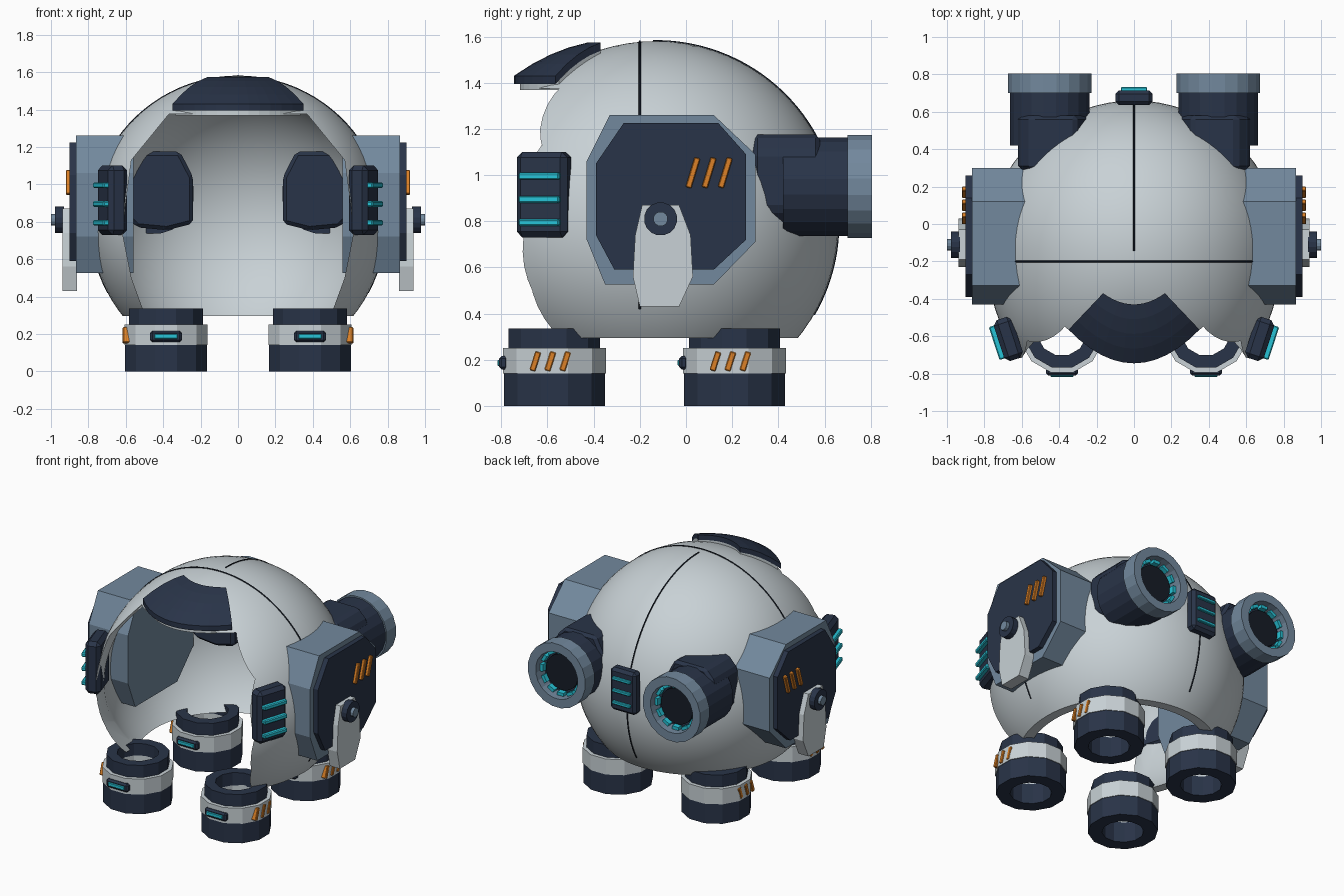
import bpy, bmesh
from math import sin, cos, pi, radians, sqrt
from mathutils import Matrix, Vector, Euler

if "Cube" in bpy.data.objects:
    bpy.data.objects.remove(bpy.data.objects["Cube"])


def material(name, rgb):
    m = bpy.data.materials.new(name)
    m.diffuse_color = (*rgb, 1)
    m.use_nodes = True
    m.node_tree.nodes["Principled BSDF"].inputs["Base Color"].default_value = m.diffuse_color
    return m


WHITE = material("pale_shell", (0.58, 0.64, 0.67))
NAVY = material("navy", (0.022, 0.034, 0.065))
SLATE = material("slate", (0.17, 0.25, 0.34))
CYAN = material("cyan", (0.02, 0.55, 0.68))
ORANGE = material("orange", (0.72, 0.22, 0.02))
BLACK = material("dark_line", (0.008, 0.012, 0.02))


def finish(name, bm, mat, s=1):
    for v in bm.verts:
        v.co.x *= s
    bmesh.ops.recalc_face_normals(bm, faces=bm.faces)
    me = bpy.data.meshes.new(name)
    bm.to_mesh(me)
    bm.free()
    ob = bpy.data.objects.new(name, me)
    bpy.context.collection.objects.link(ob)
    if mat:
        me.materials.append(mat)
    return ob


def bevel(bm, w):
    if w:
        bmesh.ops.bevel(bm, geom=bm.edges[:], offset=w, segments=1, affect='EDGES')


def box(name, size, loc, mat, rot=(0, 0, 0), bev=0, s=1):
    bm = bmesh.new()
    bmesh.ops.create_cube(bm, size=1)
    bmesh.ops.scale(bm, vec=size, verts=bm.verts)
    bevel(bm, bev)
    bm.transform(Matrix.Translation(loc) @ Euler(rot).to_matrix().to_4x4())
    return finish(name, bm, mat, s)


def prism(name, pts, axis, lo, hi, mat, s=1, bev=0):
    put = {'X': lambda a, b, h: (h, a, b), 'Y': lambda a, b, h: (a, h, b)}[axis]
    bm = bmesh.new()
    rows = [[bm.verts.new(put(a, b, h)) for a, b in pts] for h in (lo, hi)]
    bm.faces.new(rows[0])
    bm.faces.new(rows[1])
    n = len(pts)
    for i in range(n):
        j = (i + 1) % n
        bm.faces.new((rows[0][i], rows[0][j], rows[1][j], rows[1][i]))
    bevel(bm, bev)
    return finish(name, bm, mat, s)


def ring(name, r_out, r_in, lo, hi, loc, axis, n, mat, s=1):
    """Hollow (or solid when r_in is 0) faceted cylinder."""
    put = {'X': lambda a, b, h: (h, a, b), 'Y': lambda a, b, h: (a, h, b),
           'Z': lambda a, b, h: (a, b, h)}[axis]
    prof = [(r_out, lo), (r_out, hi), (max(r_in, 0.0005), hi), (max(r_in, 0.0005), lo)]
    bm = bmesh.new()
    cols = []
    for i in range(n):
        t = 2 * pi * (i + 0.5) / n
        cols.append([bm.verts.new(Vector(put(r * cos(t), r * sin(t), h)) + Vector(loc))
                     for r, h in prof])
    for i in range(n):
        a, b = cols[i], cols[(i + 1) % n]
        for k in range(4):
            m = (k + 1) % 4
            bm.faces.new((a[k], a[m], b[m], b[k]))
    return finish(name, bm, mat, s)


# Domed shell: sphere with a slightly fuller front, hollowed, opened at front and bottom
C, R = Vector((0, -0.13, 0.79)), 0.79


def swell(p):
    if p.y < 0:
        p.y *= 1 + 0.22 * abs(p.x) / R
    return p + C


bm = bmesh.new()
bmesh.ops.create_uvsphere(bm, u_segments=72, v_segments=40, radius=R)
for v in bm.verts:
    v.co = swell(v.co.copy())
shell = finish("shell", bm, WHITE)
half = [(0.37, 1.375), (0.57, 1.13), (0.62, 0.75), (0.57, 0.5), (0.46, 0.2)]
cut_front = prism("front_cutter", half + [(-x, z) for x, z in reversed(half)], 'Y', -1.4, -0.2, None)
cut_base = box("base_cutter", (3, 3, 1), (0, 0, -0.205), None)
sol = shell.modifiers.new("thickness", 'SOLIDIFY')
sol.thickness, sol.offset = 0.05, -1
for c in (cut_front, cut_base):
    c.hide_render = True
    b = shell.modifiers.new("cut", 'BOOLEAN')
    b.object, b.operation, b.solver = c, 'DIFFERENCE', 'EXACT'
dg = bpy.context.evaluated_depsgraph_get()
dg.update()
shell.data = bpy.data.meshes.new_from_object(shell.evaluated_get(dg))
shell.modifiers.clear()
for c in (cut_front, cut_base):
    bpy.data.objects.remove(c)
bpy.context.view_layer.objects.active = shell
shell.select_set(True)
bpy.ops.object.shade_smooth_by_angle(angle=radians(35))


# Visor plate and the pale brow beneath it
def visor(name, dz, thick, v_max, mat):
    bm = bmesh.new()
    nu, nv = 12, 4

    def point(i, j, drop):
        u, v = 2 * i / nu - 1, v_max * j / nv
        x = u * (0.165 + 0.185 * v)
        y = (1 - v) * (-0.43 + 0.06 * u * u) + v * (-0.745 + 0.18 * u * u)
        z = 1.568 - 0.143 * v + 0.08 * v * (1 - v) + dz - drop
        return bm.verts.new((x, y, z))
    top, bot = ([[point(i, j, d) for j in range(nv + 1)] for i in range(nu + 1)] for d in (0, thick))
    for g in (top, bot):
        for i in range(nu):
            for j in range(nv):
                bm.faces.new((g[i][j], g[i + 1][j], g[i + 1][j + 1], g[i][j + 1]))
    rim = lambda g: ([g[i][0] for i in range(nu)] + g[nu][:nv] +
                     [g[i][nv] for i in range(nu, 0, -1)] + g[0][:0:-1])
    a, b = rim(top), rim(bot)
    for k in range(len(a)):
        m = (k + 1) % len(a)
        bm.faces.new((a[k], a[m], b[m], b[k]))
    return finish(name, bm, mat)


visor("visor_plate", 0.005, 0.035, 1.0, NAVY)
visor("brow", -0.03, 0.045, 0.92, WHITE)


# Panel seams drawn as thin curves lying on the shell
def seam(name, pts):
    cu = bpy.data.curves.new(name, 'CURVE')
    cu.dimensions, cu.bevel_depth, cu.bevel_resolution = '3D', 0.005, 1
    sp = cu.splines.new('POLY')
    sp.points.add(len(pts) - 1)
    for p, q in zip(sp.points, pts):
        p.co = (*q, 1)
    cu.materials.append(BLACK)
    bpy.context.collection.objects.link(bpy.data.objects.new(name, cu))


r = sqrt(R * R - 0.065 ** 2)
seam("side_seam", [(r * sin(t), -0.2, C.z + r * cos(t)) for t in
                   [radians(-118 + 236 * i / 60) for i in range(61)]])
seam("back_seam", [(0, C.y + R * sin(t), C.z + R * cos(t)) for t in
                   [radians(-1 + 121 * i / 40) for i in range(41)]])

# Back panel with light bars
box("back_panel", (0.2, 0.08, 0.3), (0, 0.675, 0.92), NAVY, bev=0.02)
for k in (-1, 0, 1):
    box("back_light", (0.14, 0.03, 0.022), (0, 0.717, 0.92 + 0.085 * k), CYAN, bev=0.004)

POD = [(-0.33, 1.26), (0.12, 1.26), (0.30, 1.09), (0.30, 0.71),
       (0.12, 0.525), (-0.35, 0.525), (-0.43, 0.72), (-0.43, 1.06)]
PLATE = [(-0.27, 1.225), (0.14, 1.225), (0.26, 1.09), (0.26, 0.72),
         (0.12, 0.59), (-0.31, 0.59), (-0.39, 0.74), (-0.39, 1.05)]
ARM = [(-0.19, 0.87), (-0.03, 0.87), (0.02, 0.74), (0.03, 0.56),
       (-0.03, 0.43), (-0.20, 0.43), (-0.23, 0.56), (-0.22, 0.74)]

for s, side in ((1, "right"), (-1, "left")):
    # Octagonal side pod with plate, swinging arm and pivot
    prism(side + "_pod", POD, 'X', 0.56, 0.866, SLATE, s)
    prism(side + "_pod_plate", PLATE, 'X', 0.85, 0.9, NAVY, s)
    prism(side + "_arm", ARM, 'X', 0.86, 0.938, WHITE, s)
    ring(side + "_pivot", 0.072, 0, 0.93, 0.978, (0, -0.11, 0.81), 'X', 16, NAVY, s)
    ring(side + "_pivot_cap", 0.032, 0, 0.97, 1.0, (0, -0.11, 0.81), 'X', 12, SLATE, s)
    for k in range(3):
        box(side + "_pod_stripe", (0.03, 0.026, 0.135), (0.905, 0.03 + 0.07 * k, 1.01), ORANGE,
            (radians(-17), 0, 0), 0.004, s)

    # Cheek light box
    turn = Matrix.Rotation(radians(-18), 3, 'Z')
    mid = Vector((0.672, -0.615, 0.915))
    box(side + "_cheek_box", (0.105, 0.23, 0.37), mid, NAVY, (0, 0, radians(-18)), 0.025, s)
    for k in (-1, 0, 1):
        box(side + "_cheek_light", (0.035, 0.185, 0.03), mid + turn @ Vector((0.062, 0, 0.1 * k - 0.02)),
            CYAN, (0, 0, radians(-18)), 0.006, s)

    # Rear thruster: housing, barrel, rim and ring of lights
    house = [(0.24, 0.79), (0.24, 1.04), (0.31, 1.175), (0.55, 1.175), (0.62, 1.1), (0.62, 0.85),
             (0.54, 0.77), (0.38, 0.755)]
    prism(side + "_thruster_housing", house, 'Y', 0.29, 0.58, NAVY, s, 0.02)
    ring(side + "_thruster_barrel", 0.216, 0, 0.42, 0.71, (0.45, 0, 0.95), 'Y', 20, NAVY, s)
    ring(side + "_thruster_rim", 0.226, 0.165, 0.7, 0.805, (0.45, 0, 0.95), 'Y', 20, SLATE, s)
    ring(side + "_thruster_core", 0.125, 0, 0.7, 0.745, (0.45, 0, 0.95), 'Y', 20, BLACK, s)
    for k in range(12):
        t = 2 * pi * k / 12
        box(side + "_thruster_light", (0.022, 0.04, 0.05),
            (0.45 + 0.147 * cos(t), 0.745, 0.95 + 0.147 * sin(t)), CYAN, (0, -t, 0), 0, s)

    # Hollow feet with pale band, front badge and outer stripes
    for y, end in ((-0.57, "front"), (0.21, "rear")):
        n, at = f"{end}_{side}_foot", (0.385, y, 0)
        ring(n + "_base", 0.226, 0.135, 0, 0.145, at, 'Z', 12, NAVY, s)
        ring(n + "_band", 0.231, 0.135, 0.14, 0.25, at, 'Z', 12, WHITE, s)
        ring(n + "_collar", 0.205, 0.135, 0.245, 0.335, at, 'Z', 12, NAVY, s)
        box(n + "_badge", (0.17, 0.04, 0.06), (0.385, y - 0.22, 0.187), NAVY, bev=0.012, s=s)
        box(n + "_badge_light", (0.125, 0.02, 0.026), (0.385, y - 0.237, 0.187), CYAN, bev=0.004, s=s)
        for k in (-1, 0, 1):
            box(n + "_stripe", (0.05, 0.026, 0.085), (0.592 - 0.004 * abs(k), y - 0.018 + 0.065 * k, 0.193),
                ORANGE, (radians(-18), 0, 0), 0.004, s)
